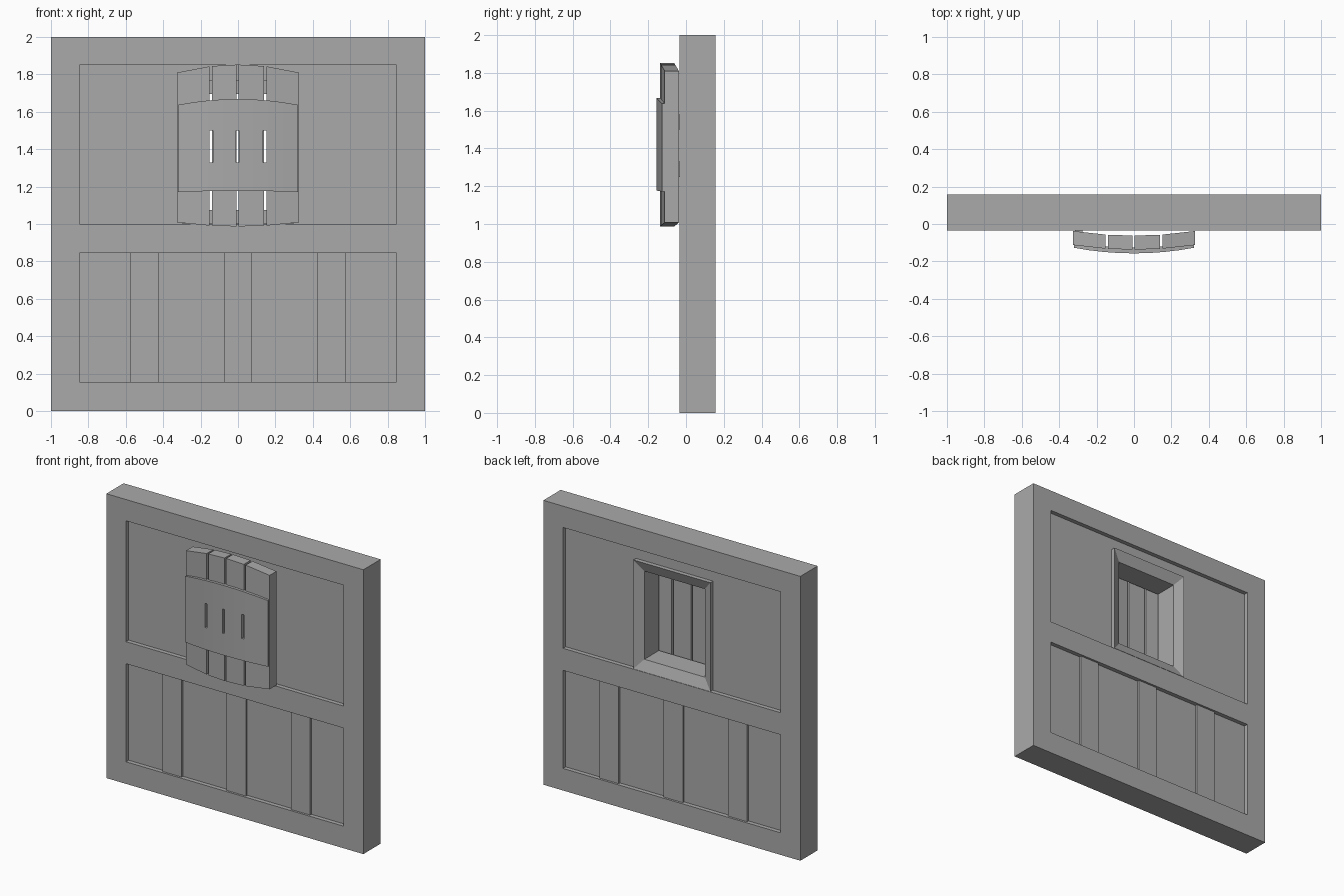
import bpy, bmesh

cube = bpy.data.objects.get("Cube")
if cube:
    bpy.data.objects.remove(cube, do_unlink=True)

grey = bpy.data.materials.new("stone grey")
grey.use_nodes = True
grey.diffuse_color = (0.4, 0.4, 0.4, 1)
grey.node_tree.nodes["Principled BSDF"].inputs["Base Color"].default_value = (0.4, 0.4, 0.4, 1)

FRONT, BACK, DEEP = -0.035, 0.157, 0.03


def finish(name, bm):
    bmesh.ops.recalc_face_normals(bm, faces=bm.faces)
    mesh = bpy.data.meshes.new(name)
    bm.to_mesh(mesh)
    bm.free()
    mesh.materials.append(grey)
    obj = bpy.data.objects.new(name, mesh)
    bpy.context.collection.objects.link(obj)
    return obj


def box(name, x0, x1, y0, y1, z0, z1):
    bm = bmesh.new()
    bmesh.ops.create_cube(bm, size=1)
    for v in bm.verts:
        v.co = ((x0 + x1) / 2 + v.co.x * (x1 - x0),
                (y0 + y1) / 2 + v.co.y * (y1 - y0),
                (z0 + z1) / 2 + v.co.z * (z1 - z0))
    return finish(name, bm)


def cut(obj, cutters):
    """Subtract the cutters, bake the result and drop the cutters."""
    for c in cutters:
        mod = obj.modifiers.new("cut", "BOOLEAN")
        mod.operation, mod.solver, mod.object = "DIFFERENCE", "EXACT", c
        c.hide_render = True
    bpy.context.view_layer.update()
    graph = bpy.context.evaluated_depsgraph_get()
    mesh = bpy.data.meshes.new_from_object(obj.evaluated_get(graph))
    obj.modifiers.clear()
    obj.data = mesh
    for c in cutters:
        bpy.data.objects.remove(c, do_unlink=True)


def casing(name, profile, zc):
    """Sweep a closed (half width, half height, y) profile round a rectangle."""
    bm = bmesh.new()
    rings = [[bm.verts.new((sx * hx, y, zc + sz * hz)) for hx, hz, y in profile]
             for sx, sz in ((-1, -1), (1, -1), (1, 1), (-1, 1))]
    n = len(profile)
    for i in range(4):
        a, b = rings[i], rings[(i + 1) % 4]
        for j in range(n):
            k = (j + 1) % n
            bm.faces.new((a[j], a[k], b[k], b[j]))
    return finish(name, bm)


def bowed_slab(name, x0, x1, steps, front, back, low, high):
    """Slab along x whose faces follow the given functions of x."""
    bm = bmesh.new()
    rings = []
    for i in range(steps + 1):
        x = x0 + (x1 - x0) * i / steps
        rings.append([bm.verts.new((x, y(x), z(x))) for y, z in
                      ((front, low), (front, high), (back, high), (back, low))])
    for a, b in zip(rings, rings[1:]):
        for j in range(4):
            k = (j + 1) % 4
            bm.faces.new((a[j], a[k], b[k], b[j]))
    bm.faces.new(rings[0])
    bm.faces.new(rings[-1])
    return finish(name, bm)


# Wall slab with sunken panels on both faces and a window opening
wall = box("wall", -1, 1, FRONT, BACK, 0, 2)
cutters = []
for z0, z1 in ((0.155, 0.845), (1.0, 1.85)):
    cutters.append(box("cutter", -0.847, 0.847, FRONT - 0.1, FRONT + DEEP, z0, z1))
    cutters.append(box("cutter", -0.847, 0.847, BACK - DEEP, BACK + 0.1, z0, z1))
cutters.append(box("cutter", -0.235, 0.235, -0.5, 0.5, 1.075, 1.695))
cut(wall, cutters)

# Raised battens in the lower panels
for side, y0, y1 in (("front", FRONT + DEEP / 2, FRONT + DEEP), ("back", BACK - DEEP, BACK - DEEP / 2)):
    for where, x in (("right", -0.5), ("middle", 0), ("left", 0.5)):
        box(f"{side}_batten_{where}", x - 0.075, x + 0.075, y0, y1, 0.155, 0.845)

# Window casings: sloped inwards at the back, plain at the front
casing("back_window_frame", [(0.3, 0.383, BACK - DEEP), (0.3, 0.383, BACK),
                             (0.235, 0.31, BACK - DEEP)], 1.385)
casing("front_window_frame", [(0.3, 0.383, FRONT + DEEP), (0.3, 0.383, FRONT),
                              (0.235, 0.31, FRONT), (0.235, 0.31, FRONT + DEEP)], 1.385)


# Shutter planks, bowed and arched, with narrow gaps between them
def bow(x):
    return 0.23 * x * x


for name, x0, x1 in (("outer_right", -0.325, -0.152), ("inner_right", -0.138, -0.008),
                     ("inner_left", 0.004, 0.138), ("outer_left", 0.152, 0.325)):
    bowed_slab("shutter_plank_" + name, x0, x1, 1,
               lambda x: -0.137 + bow(x), lambda x: -0.062 + bow(x),
               lambda x: 0.987 + 0.2 * x * x, lambda x: 1.852 - 0.4 * x * x)

# Wide band across the planks, pierced by three slits
band = bowed_slab("shutter_band", -0.322, 0.322, 8,
                  lambda x: -0.157 + 0.29 * x * x, lambda x: -0.125 + bow(x),
                  lambda x: 1.177 - 0.05 * x * x, lambda x: 1.668 - 0.3 * x * x)
cut(band, [box("cutter", x - 0.009, x + 0.009, -0.3, 0.1, 1.33, 1.5)
           for x in (-0.143, -0.003, 0.143)])

# Small hinges between the shutter and the wall
for name, z in (("lower", 1.29), ("upper", 1.54)):
    box("hinge_" + name, -0.315, -0.275, -0.06, FRONT + 0.01, z - 0.04, z + 0.04)
